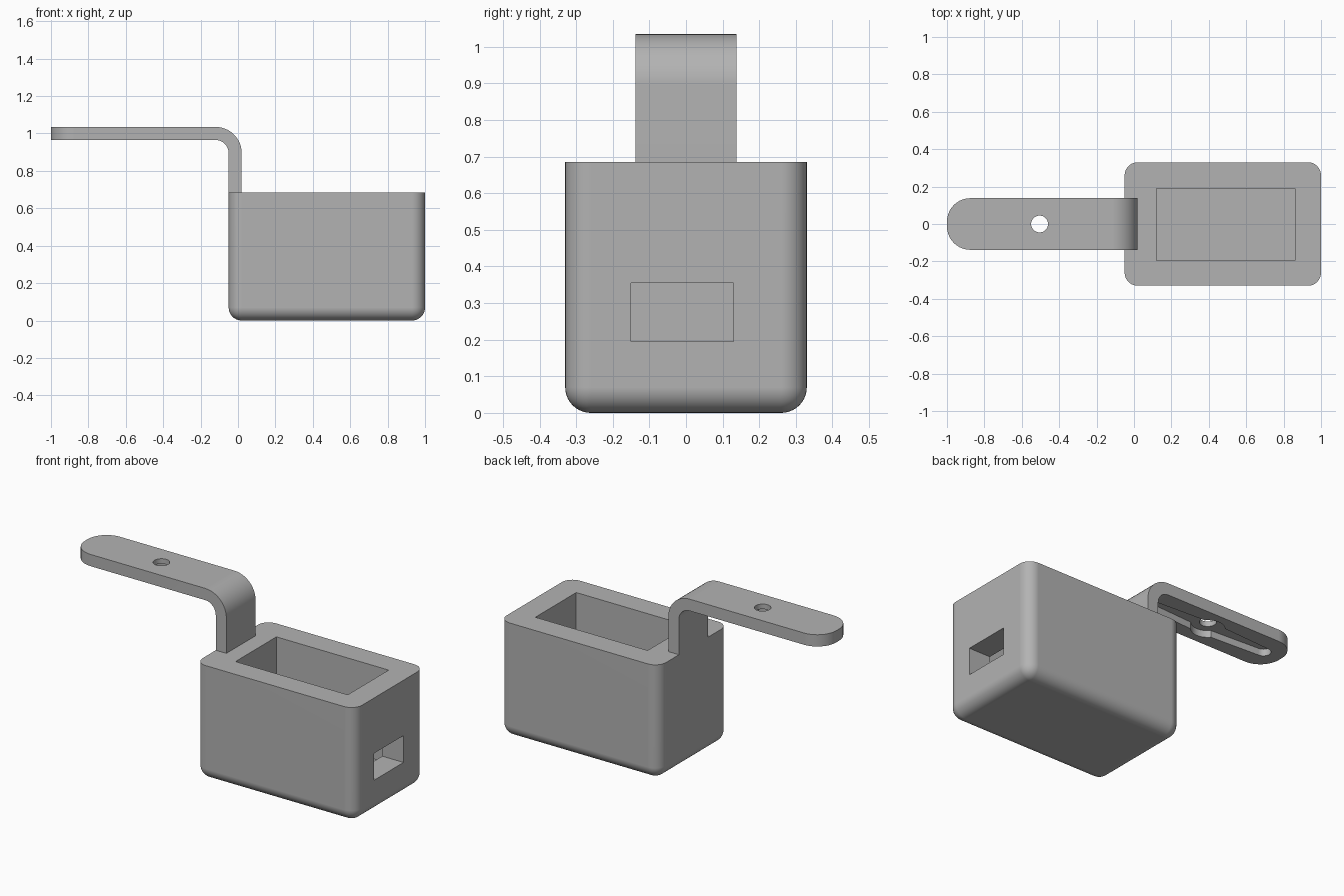
import bpy
import bmesh
from math import sin, cos, radians
from mathutils import Vector

old = bpy.data.objects.get("Cube")
if old:
    bpy.data.objects.remove(old)

GREY = (0.45, 0.45, 0.45, 1.0)
grey = bpy.data.materials.new("plain grey")
grey.use_nodes = True
grey.diffuse_color = GREY
grey.node_tree.nodes["Principled BSDF"].inputs["Base Color"].default_value = GREY


def arc(cx, cy, r, start, end, steps=12):
    """Points along a circular arc, angles in degrees."""
    angles = [radians(start + (end - start) * i / steps) for i in range(steps + 1)]
    return [(cx + r * cos(a), cy + r * sin(a)) for a in angles]


def prism(name, outline, low, high, axis="Z", bevel=None):
    """Extrude an outline along Z (xy outline) or Y (xz outline).
    bevel = (radius, rule) rounds the edges whose two ends satisfy the rule."""
    bm = bmesh.new()
    place = (lambda u, v, d: (u, v, d)) if axis == "Z" else (lambda u, v, d: (u, d, v))
    base = bm.faces.new([bm.verts.new(place(u, v, low)) for u, v in outline])
    top = bmesh.ops.extrude_face_region(bm, geom=[base], use_keep_orig=True)
    moved = [g for g in top["geom"] if isinstance(g, bmesh.types.BMVert)]
    bmesh.ops.translate(bm, verts=moved, vec=Vector(place(0, 0, high - low)))
    bmesh.ops.recalc_face_normals(bm, faces=bm.faces)
    if bevel:
        radius, rule = bevel
        edges = [e for e in bm.edges if rule(e.verts[0].co, e.verts[1].co)]
        bmesh.ops.bevel(bm, geom=edges, offset=radius, offset_type="OFFSET",
                        segments=10, profile=0.5, affect="EDGES")
        bmesh.ops.recalc_face_normals(bm, faces=bm.faces)
    mesh = bpy.data.meshes.new(name)
    bm.to_mesh(mesh)
    bm.free()
    mesh.materials.append(grey)
    obj = bpy.data.objects.new(name, mesh)
    bpy.context.collection.objects.link(obj)
    return obj


def rectangle(x0, x1, y0, y1):
    return [(x0, y0), (x1, y0), (x1, y1), (x0, y1)]


def finish(obj, cutters):
    """Cut the openings, remove the cutters and shade with sharp edges kept."""
    bpy.ops.object.select_all(action="DESELECT")
    obj.select_set(True)
    bpy.context.view_layer.objects.active = obj
    for cutter in cutters:
        cutter.hide_render = True
        mod = obj.modifiers.new("cut", "BOOLEAN")
        mod.operation = "DIFFERENCE"
        mod.solver = "EXACT"
        mod.object = cutter
        bpy.ops.object.modifier_apply(modifier=mod.name)
        bpy.data.objects.remove(cutter)
    bpy.ops.object.shade_smooth_by_angle(angle=radians(30))
    mod = obj.modifiers.new("flat sides", "WEIGHTED_NORMAL")
    mod.keep_sharp = True


# Box: rounded upright and bottom edges, crisp top rim
TOP = 0.685
box = prism("box", rectangle(-0.05, 1, -0.33, 0.33), 0, TOP,
            bevel=(0.07, lambda a, b: min(a.z, b.z) < 0.01))
pocket = prism("pocket_cutter", rectangle(0.12, 0.86, -0.195, 0.19), 0.13, 0.8)
window = prism("window_cutter", rectangle(0.8, 1.1, -0.15, 0.13), 0.195, 0.355)
finish(box, [pocket, window])

# Arm: bent strip rising from the box, rounded at its free end
profile = [(-0.05, TOP), (0.02, TOP)]
profile += arc(-0.12, 0.895, 0.14, 0, 90)
profile += [(-1, 1.035), (-1, 0.965)]
profile += arc(-0.12, 0.895, 0.07, 90, 0)
arm = prism("arm", profile, -0.138, 0.138, axis="Y",
            bevel=(0.125, lambda a, b: max(a.x, b.x) < -0.99 and abs(a.z - b.z) > 0.01))

# Underside recess: round hub with two tapering, round-ended blades
HUB_X = -0.505
outline = (arc(0.38, 0, 0.04, -90, 90) + arc(0, 0, 0.09, 40, 140)
           + arc(-0.38, 0, 0.04, 90, 270) + arc(0, 0, 0.09, 220, 320))
recess = prism("recess_cutter", [(x + HUB_X, y) for x, y in outline], 0.9, 1.005)
hole = prism("hole_cutter", arc(HUB_X, 0, 0.045, 0, 350, 35), 0.9, 1.1)
finish(arm, [recess, hole])

# Upright edges of the box are rounded together with its bottom
